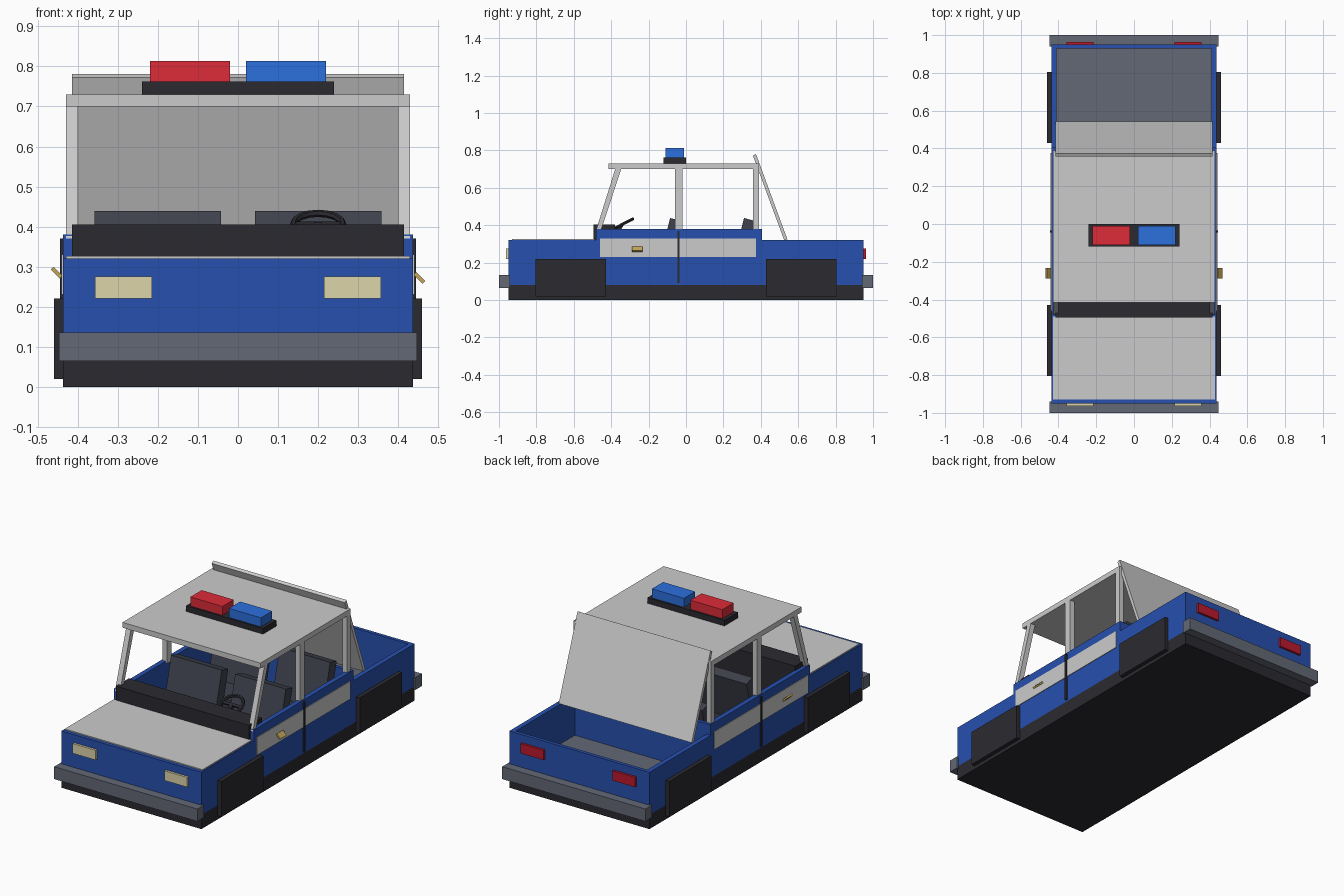
import bpy, math
from mathutils import Matrix, Vector

if "Cube" in bpy.data.objects:
    bpy.data.objects.remove(bpy.data.objects["Cube"])


def mat(name, r, g, b):
    m = bpy.data.materials.new(name)
    m.diffuse_color = (r, g, b, 1)
    m.use_nodes = True
    m.node_tree.nodes["Principled BSDF"].inputs["Base Color"].default_value = m.diffuse_color
    return m


BLUE = mat("blue paint", 0.02, 0.08, 0.42)
WHITE = mat("white paint", 0.65, 0.65, 0.62)
DARK = mat("dark rubber", 0.023, 0.023, 0.03)
SEAT = mat("seat fabric", 0.05, 0.055, 0.075)
GREY = mat("bumper grey", 0.125, 0.14, 0.18)
CREAM = mat("headlight", 0.72, 0.66, 0.4)
TAIL = mat("taillight", 0.5, 0.01, 0.025)
RED = mat("red beacon", 0.72, 0.025, 0.04)
AZURE = mat("blue beacon", 0.025, 0.16, 0.72)
GOLD = mat("brass", 0.55, 0.38, 0.1)


def prism(name, m, pts, x0, x1):
    """Extrude a y-z profile between two x positions."""
    n = len(pts)
    verts = [(x, y, z) for x in (x0, x1) for y, z in pts]
    faces = [list(range(n))[::-1], list(range(n, 2 * n))]
    faces += [(i, (i + 1) % n, n + (i + 1) % n, n + i) for i in range(n)]
    me = bpy.data.meshes.new(name)
    me.from_pydata(verts, [], faces)
    me.update()
    import bmesh
    bm = bmesh.new()
    bm.from_mesh(me)
    bmesh.ops.recalc_face_normals(bm, faces=bm.faces)
    bm.to_mesh(me)
    bm.free()
    me.materials.append(m)
    ob = bpy.data.objects.new(name, me)
    bpy.context.collection.objects.link(ob)
    return ob


def box(name, m, x, y, z):
    return prism(name, m, [(y[0], z[0]), (y[1], z[0]), (y[1], z[1]), (y[0], z[1])], *x)


def tilted_box(name, m, center, size, axis, angle):
    hx, hy, hz = (s / 2 for s in size)
    ob = box(name, m, (-hx, hx), (-hy, hy), (-hz, hz))
    ob.data.transform(Matrix.Translation(center) @ Matrix.Rotation(angle, 4, axis))
    return ob


# Chassis, floor and body shell
box("chassis", DARK, (-.437, .437), (-.95, .95), (0, .08))
box("floor", GREY, (-.41, .41), (-.49, .93), (.08, .095))
box("engine_bay", BLUE, (-.437, .437), (-.95, -.48), (.08, .32))
box("hood", WHITE, (-.43, .43), (-.93, -.49), (.32, .326))
box("rear_wall", BLUE, (-.41, .41), (.93, .95), (.08, .32))
box("bulkhead", BLUE, (-.41, .41), (.385, .405), (.08, .38))
box("dashboard", DARK, (-.415, .415), (-.495, -.38), (.2, .405))

# Roof and beacons
box("roof", WHITE, (-.43, .43), (-.415, .39), (.70, .73))
box("beacon_base", DARK, (-.24, .24), (-.12, 0), (.73, .762))
box("red_beacon", RED, (-.22, -.02), (-.11, -.01), (.762, .813))
box("blue_beacon", AZURE, (.02, .22), (-.11, -.01), (.762, .813))

# Open trunk lid
prism("trunk_lid", WHITE, [(.358, .772), (.374, .781), (.542, .325), (.525, .32)], -.415, .415)

# Bumpers and lamps, front and rear
for end, s, lamp in (("front", -1, CREAM), ("rear", 1, TAIL)):
    box(end + "_bumper", GREY, (-.447, .447), sorted((s * .94, s * 1.0)), (.065, .135))
    for side in (-1, 1):
        box(end + "_lamp", lamp, sorted((side * .215, side * .357)),
            sorted((s * .945, s * .963)), (.22, .275))

# Mirrored side parts
for s in (-1, 1):
    def xs(a, b):
        return sorted((s * a, s * b))
    prism("side_panel", BLUE, [(-.48, .08), (.95, .08), (.95, .32), (.405, .32),
                               (.405, .38), (-.48, .38)], *xs(.41, .437))
    box("door_stripe", WHITE, xs(.435, .441), (-.46, .375), (.23, .33))
    box("door_seam", DARK, xs(.43, .445), (-.046, -.034), (.09, .37))
    prism("front_pillar", WHITE, [(-.482, .37), (-.455, .37), (-.345, .705), (-.377, .705)],
          *xs(.40, .43))
    box("middle_pillar", WHITE, xs(.40, .43), (-.06, -.02), (.37, .705))
    box("rear_pillar", WHITE, xs(.40, .43), (.358, .39), (.37, .705))
    tilted_box("door_handle", GOLD, (s * .4525, -.26, .272 + (.013 if s < 0 else 0)),
               (.032, .055, .01), 'Y', math.radians(45))
    for y in (-.617, .617):
        box("wheel_block", DARK, xs(.42, .46), (y - .188, y + .188), (.02, .22))
    for y in (0, .395):
        tilted_box("seat_back", SEAT, (s * .2, y - .088, .305), (.316, .06, .26), 'X', -.25)
        box("seat_cushion", SEAT, xs(.042, .358), (y - .32, y - .1), (.095, .19))

# Steering wheel and column
bpy.ops.mesh.primitive_torus_add(major_radius=.062, minor_radius=.009, major_segments=16,
                                 minor_segments=6, location=(.2, -.34, .405),
                                 rotation=(math.radians(27), 0, 0))
wheel = bpy.context.object
wheel.name = "steering_wheel"
wheel.data.materials.append(DARK)
tilted_box("wheel_spoke", DARK, (.2, -.34, .405), (.12, .016, .01), 'X', math.radians(27))
tilted_box("steering_column", DARK, (.2, -.365, .37), (.02, .02, .085), 'X', math.radians(-35))
